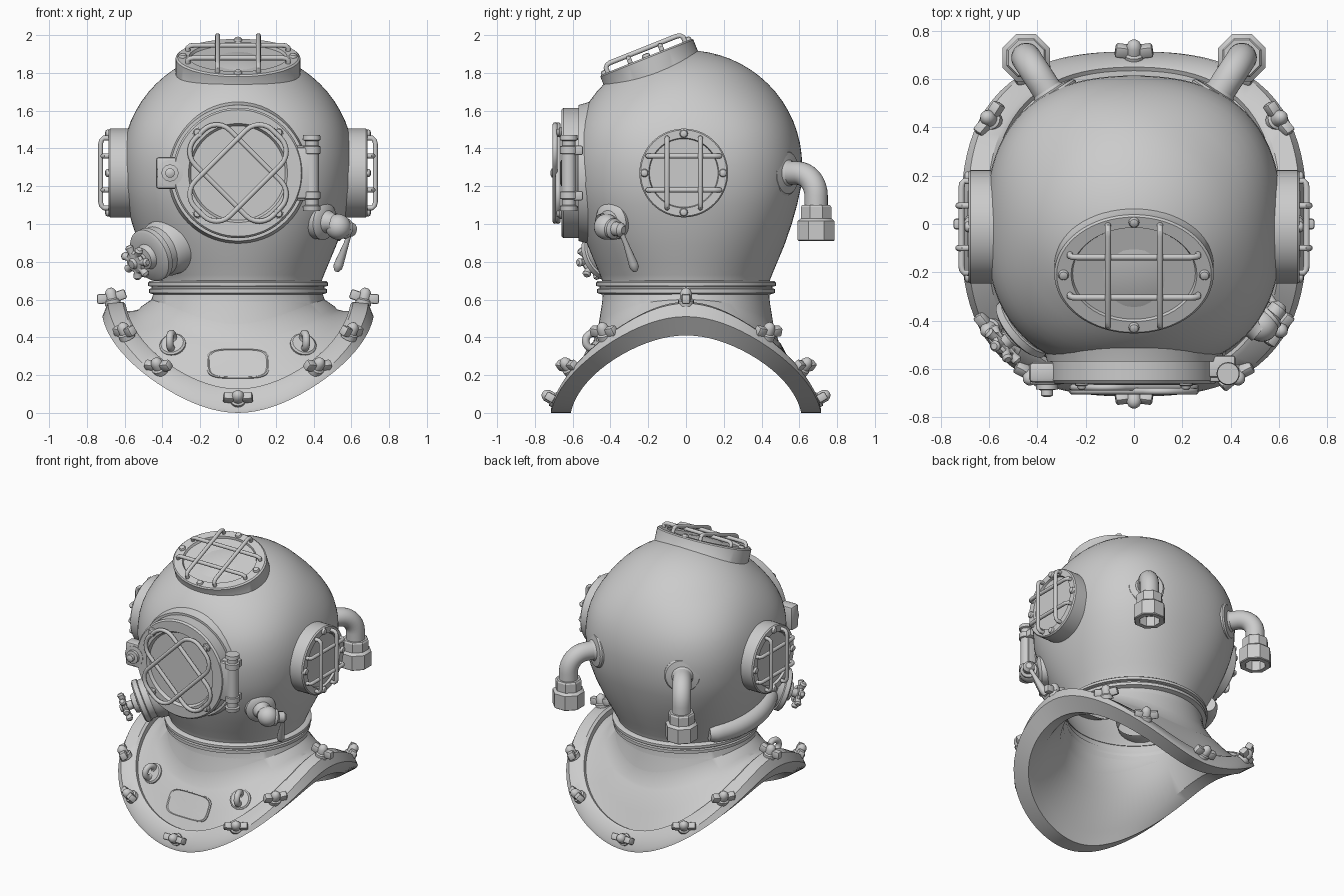
import bpy, bmesh
from math import sin, cos, pi, radians
from mathutils import Vector as V, Matrix
from mathutils.bvhtree import BVHTree

if "Cube" in bpy.data.objects:
    bpy.data.objects.remove(bpy.data.objects["Cube"])

I = Matrix.Identity(4)


def finish(name, bm):
    bmesh.ops.remove_doubles(bm, verts=bm.verts, dist=1e-5)
    bmesh.ops.recalc_face_normals(bm, faces=bm.faces)
    me = bpy.data.meshes.new(name)
    bm.to_mesh(me)
    ob = bpy.data.objects.new(name, me)
    bpy.context.collection.objects.link(ob)
    tree = BVHTree.FromBMesh(bm)
    bm.free()
    return tree


def skin(name, rings, loop=False, cap=False):
    bm = bmesh.new()
    vs = [[bm.verts.new(p) for p in ring] for ring in rings]
    n = len(vs[0])
    for i in range(len(vs) if loop else len(vs) - 1):
        a, b = vs[i], vs[(i + 1) % len(vs)]
        for j in range(n):
            k = (j + 1) % n
            bm.faces.new((a[j], a[k], b[k], b[j]))
    if cap:
        bm.faces.new(vs[0])
        bm.faces.new(vs[-1])
    return finish(name, bm)


# widens a round plan at its diagonals, fading in between radius r0 and r1
def bulge(r, t, amt, r0, r1):
    return r * (1 + amt * sin(2 * t) ** 2 * min(1, max(0, (r - r0) / (r1 - r0))))


def lathe(name, prof, M=I, n=48, sx=1, sy=1, phase=0, sq=0):
    ang = [2 * pi * j / n + phase for j in range(n)]
    skin(name, [[M @ V((bulge(r, a, sq, .44, .58) * sx * cos(a), bulge(r, a, sq, .44, .58) * sy * sin(a), z))
                 for a in ang] for r, z in prof])


def tube(name, pts, r, M=I, closed=False, n=12):
    pts = [M @ V(p) for p in pts]
    m, rings, nrm = len(pts), [], None
    for i, p in enumerate(pts):
        a = pts[i - 1] if (i or closed) else p
        b = pts[(i + 1) % m] if (i < m - 1 or closed) else p
        t = (b - a).normalized()
        nrm = t.orthogonal() if nrm is None else nrm - t * nrm.dot(t)
        nrm.normalize()
        bi = t.cross(nrm)
        rr = r[i] if isinstance(r, (list, tuple)) else r
        rings.append([p + rr * (nrm * cos(2 * pi * j / n) + bi * sin(2 * pi * j / n)) for j in range(n)])
    skin(name, rings, closed, not closed)


def box(name, c, size, M=I, bev=0.01):
    bm = bmesh.new()
    bmesh.ops.create_cube(bm, size=1, matrix=M @ Matrix.Translation(c) @ Matrix.Diagonal((*size, 1)))
    bmesh.ops.bevel(bm, geom=bm.edges[:], offset=bev, segments=2, profile=0.5, affect='EDGES')
    finish(name, bm)


def frame(pos, d):
    return Matrix.Translation(pos) @ V(d).to_track_quat('Z', 'Y').to_matrix().to_4x4()


def dome(r, h):
    return [(r, -.01), (r, h * .4), (r * .8, h * .8), (r * .4, h), (0, h)]


# helmet shell and neck ring
lower = [(.435, .62), (.44, .69), (.455, .73), (.48, .79), (.52, .885), (.56, 1.0), (.588, 1.1), (.61, 1.2)]
upper = [(.615 * cos(a * pi / 32), 1.31 + .61 * sin(a * pi / 32)) for a in range(17)]
lathe("helmet_shell", lower + upper, n=96, sq=.065)
lathe("neck_ring", [(.44, .625), (.47, .635), (.47, .656), (.457, .66), (.457, .668), (.477, .672),
                    (.477, .69), (.468, .697), (.44, .70)], n=96)

# saddle-shaped breastplate with thick flange: front section blends into side section
front = [(.44, .66), (.447, .52), (.49, .38), (.503, .365), (.575, .23), (.635, .12), (.65, .128), (.665, .115),
         (.715, .02), (.715, 0), (.61, 0), (.60, .1), (.48, .36), (.432, .66)]
side = [(.44, .66), (.458, .60), (.51, .565), (.525, .548), (.555, .54), (.59, .54), (.595, .575), (.61, .588),
        (.69, .58), (.718, .51), (.65, .41), (.57, .43), (.47, .56), (.432, .66)]


def section(th):
    c = cos(th) ** 2
    return [(bulge(a[0] * (1 - c) + b[0] * c, th, .09, .45, .65), a[1] * (1 - c) + b[1] * c) for a, b in zip(front, side)]


secs = [[V((r * cos(t), r * sin(t), z)) for r, z in section(t)] for t in [2 * pi * i / 96 for i in range(96)]]
plate = skin("breastplate", secs, loop=True)


def hit(x, z):
    p, n, *_ = plate.ray_cast(V((x, -2, z)), V((0, 1, 0)))
    return p, (n if n.y < 0 else -n)


# wing nuts round the flange
angles = [0, 36, 56, 90, 124, 144, 180, 216, 236, 270, 304, 324]
for deg in angles:
    t = radians(deg)
    c = cos(t) ** 2
    rad, tan = V((cos(t), sin(t), 0)), V((-sin(t), cos(t), 0))
    pos = rad * bulge(.688 - .025 * c, t, .09, .45, .65) + V((0, 0, .065 + .515 * c))
    nz = (rad * (.87 - .67 * c) + V((0, 0, .5 + .5 * c))).normalized()
    wing = rad if deg in (0, 180) else tan
    nx = (wing - nz * wing.dot(nz)).normalized()
    M = Matrix((nx, nz.cross(nx), nz)).transposed().to_4x4()
    M.translation = pos
    lathe("wing_nut_hub", [(.042, -.01), (.042, .018), (.032, .025), (.032, .055), (.024, .072), (.012, .082), (0, .084)], M, 16)
    for s in (-1, 1):
        W = M @ Matrix.Translation((s * .05, 0, .034)) @ Matrix.Rotation(-s * .15, 4, 'Y')
        box("wing_nut_wing", (0, 0, 0), (.056, .045, .052), W)

# plain plate and eyelets on the chest
rings = []
for s, h in [(1, -.01), (1, .007), (.95, .009), (.91, .004), (.6, .004), (.3, .004), (0, .004)]:
    ring = []
    for j in range(48):
        ca, sa = cos(2 * pi * j / 48), sin(2 * pi * j / 48)
        x = .165 * s * abs(ca) ** .5 * (1 if ca > 0 else -1)
        z = .26 + .078 * s * abs(sa) ** .5 * (1 if sa > 0 else -1)
        p, n = hit(x, z)
        ring.append(p + n * h)
    rings.append(ring)
skin("chest_panel", rings)
for s in (-1, 1):
    p, n = hit(s * .345, .36)
    M = frame(p, n)
    lathe("eyelet_base", [(.07, -.03), (.07, .008), (.06, .016), (0, .016)], M, 32)
    tube("eyelet_ring", [(0, .04 * cos(a * pi / 12), .035 + .04 * sin(a * pi / 12)) for a in range(24)], .02, M, True)


# round or oval window with a barred guard
def window(name, M, rx, ry, depth, flare, bx, by, lx, ly):
    lathe(name + "_frame", [(flare, -depth), (.5 + flare / 2, -.13), (1, -.1), (1, -.008), (.97, 0), (.79, 0), (.77, -.015),
                            (0, -.015)], M, 64, rx, ry)
    for s in (-1, 1):
        for nm, a, L, h, sw in (("_bar_upright", bx, ly, .042, False), ("_bar_cross", by, lx, .03, True)):
            pts = [(-L, -.01), (-L, h * .6), (-L + .012, h * .9), (-L + .03, h), (L - .03, h), (L - .012, h * .9), (L, h * .6), (L, -.01)]
            tube(name + nm, [(u, s * a, w) if sw else (s * a, u, w) for u, w in pts], .013, M)
        for q in ((s * rx * .885, 0, 0), (0, s * ry * .885, 0)):
            lathe(name + "_bolt", dome(.022, .018), M @ Matrix.Translation(q), 12)


for s in (-1, 1):
    window("side_window", frame((s * .685, -.012, 1.27), (s, 0, 0)), .235, .235, .15, 1, .088, .09, .19, .185)
window("top_window", frame((0, -.21, 1.885), (0, -.37, .93)), .33, .265, .19, 1.12, .108, .09, .265, .22)

# front door with crossed loop guard
D = frame((0, -.57, 1.27), (0, -1, 0))
lathe("door_collar", [(.41, -.15), (.38, -.07), (.365, -.02), (.36, 0), (.3, 0)], D, 72)
lathe("door", [(.345, -.01), (.345, .078), (.335, .09), (.262, .09), (.25, .07), (0, .07)], D, 72)
for s in (-1, 1):
    R = D @ Matrix.Rotation(s * pi / 4, 4, 'Z')
    loop = []
    for q, (cx, cy) in enumerate([(.19, .03), (-.19, .03), (-.19, -.03), (.19, -.03)]):
        loop += [(cx + .1 * cos((q + k / 6) * pi / 2), cy + .1 * sin((q + k / 6) * pi / 2), .115 + s * .008) for k in range(7)]
    tube("door_guard_loop", loop, .0135, R, True)
    for e in (-1, 1):
        B = R @ Matrix.Translation((e * .305, 0, .09))
        lathe("door_bolt_washer", [(.028, -.01), (.028, .008), (.02, .012), (.016, .024), (0, .026)], B, 16)
        tube("door_guard_foot", [(e * .285, 0, .08), (e * .285, 0, .12)], .012, R)

# hinge on one side, latch on the other
box("hinge_leaf", (.34, 0, .045), (.13, .27, .08), D)
H = Matrix.Translation((.39, -.62, 1.27))
lathe("hinge_barrel", [(0, -.2), (.045, -.2), (.048, -.175), (.036, -.17), (.036, -.14), (.047, -.135), (.047, -.1), (.038, -.097),
                       (.038, .1), (.047, .103), (.047, .14), (.036, .145), (.036, .17), (.048, .175), (.045, .2), (0, .2)], H, 24)
for z in (-.12, .12):
    box("hinge_bracket", (.36, z, .02), (.12, .05, .09), D)
box("latch_lug", (-.36, 0, .045), (.15, .17, .085), D, .018)
lathe("latch_bolt", [(.07, .08), (.07, .092), (.045, .095), (.045, .115), (.025, .118), (.025, .14), (.012, .147), (0, .147)],
      D @ Matrix.Translation((-.36, 0, 0)), 20)

# rear elbow pipes with octagonal couplings
for s in (-1, 1):
    d = V((s * .545, .84, 0))
    M = frame(d * .605 + V((0, 0, 1.27)), d)
    lathe("elbow_flange", [(.12, -.06), (.12, .028), (.11, .038), (.07, .045), (.06, .06)], M, 40)
    path = [(.55, 1.27), (.70, 1.27)]
    path += [(.70 + .12 * sin(k * pi / 16), 1.15 + .12 * cos(k * pi / 16)) for k in range(1, 9)] + [(.82, 1.06)]
    tube("elbow_pipe", [(d.x * r, d.y * r, z) for r, z in path], .062, n=24)
    lathe("elbow_coupling", [(.055, 1.1), (.08, 1.1), (.087, 1.09), (.087, 1.03), (.106, 1.015), (.106, .915), (.1, .91), (.068, .91),
                             (.068, .98), (0, .98)], Matrix.Translation((d.x * .82, d.y * .82, 0)), 8, phase=pi / 8)

# exhaust valve with lobed handwheel and wrap-around outlet channel
E = frame((-.395, -.375, .87), (-.72, -.62, -.36))
lathe("exhaust_valve", [(.165, -.1), (.15, .01), (.135, .03), (.135, .07), (.145, .075), (.145, .105), (.13, .115), (.07, .12),
                        (.06, .15), (.03, .155), (.03, .2), (0, .2)], E, 48)
lathe("exhaust_handwheel", [(0, .19), (.055, .192), (.064, .205), (.055, .22), (.03, .225), (.022, .24), (0, .243)], E, 24)
for k in range(7):
    a = 2 * pi * k / 7
    tube("handwheel_lobe", [(r * cos(a), r * sin(a), .206) for r in (.03, .06, .085, .096)], [.018, .018, .023, .014], E)
path = []
for k in range(17):
    u = k / 16
    a, r = radians(143 + 75 * u), .475 + .06 * u
    path.append((r * cos(a), r * sin(a), .775 + .085 * u * u))
tube("exhaust_channel", path, [.055] + [.068] * 15 + [.07], n=20)

# air control valve with lever
A = frame((.455, -.395, 1.015), (.78, -.6, -.12))
lathe("control_valve_base", [(.1, -.07), (.1, .005), (.09, .015), (.06, .025), (.05, .05), (.05, .08)], A, 32)
lathe("control_valve_body", [(.068 * sin(k * pi / 12), .068 * cos(k * pi / 12)) for k in range(13)],
      Matrix.Translation((.53, -.42, .985)), 24)
tube("control_valve_stem", [(.515, -.43, .985), (.572, -.38, .975), (.577, -.375, .975), (.60, -.345, .97), (.612, -.33, .968)],
     [.055, .055, .038, .038, .02], n=16)
tube("control_valve_lever", [(.595, -.35, .97), (.575, -.32, .90), (.535, -.28, .79), (.528, -.273, .77), (.522, -.268, .75)],
     [.014, .014, .025, .025, .012])

# smooth shading that keeps edges sharp
bpy.ops.object.select_all(action='SELECT')
bpy.context.view_layer.objects.active = bpy.context.collection.objects[0]
bpy.ops.object.shade_smooth_by_angle(angle=radians(32))
